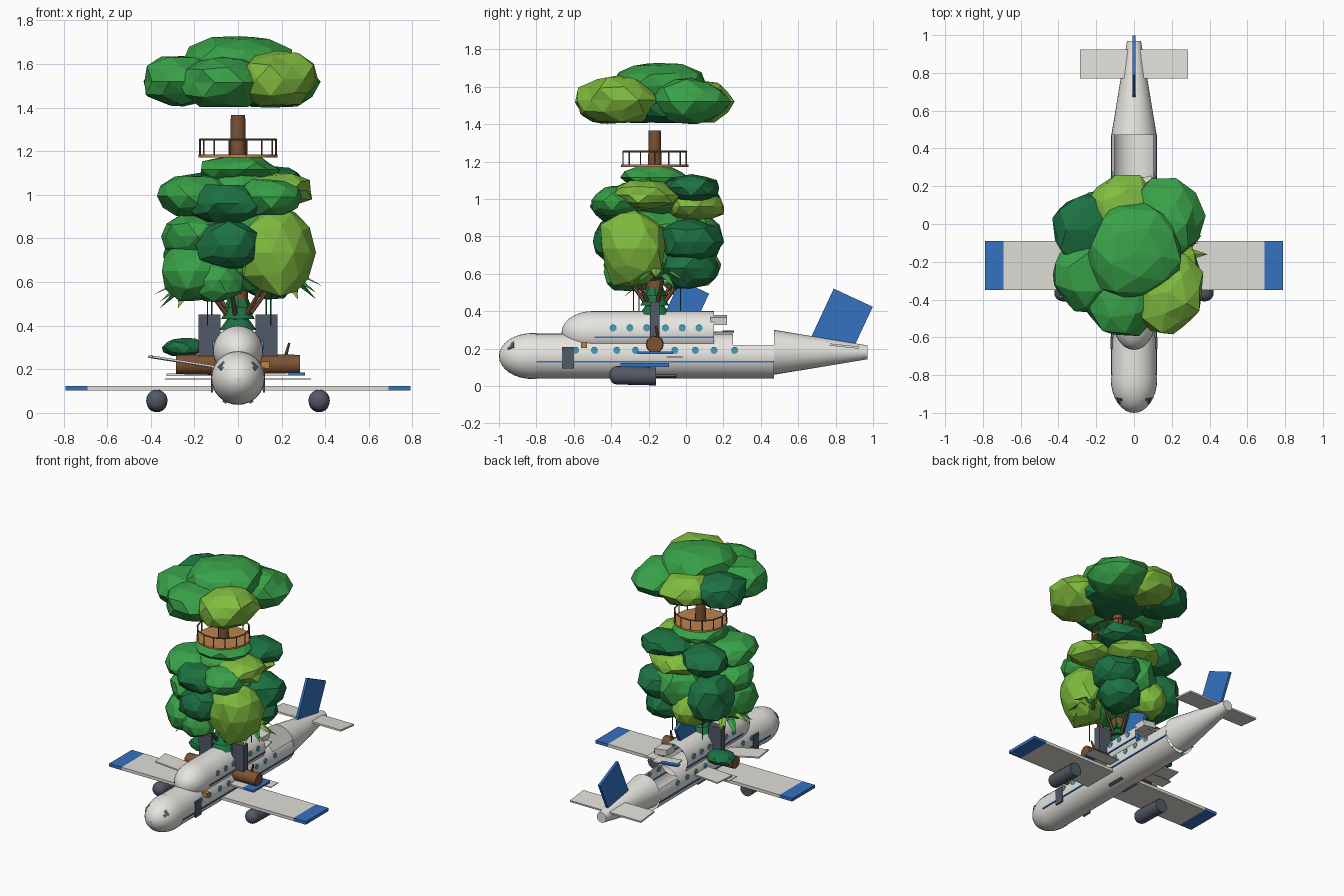
import bpy, bmesh, math, random
from mathutils import Vector, Matrix, Euler

random.seed(4)
if "Cube" in bpy.data.objects:
    bpy.data.objects.remove(bpy.data.objects["Cube"], do_unlink=True)


def material(name, r, g, b):
    m = bpy.data.materials.new(name)
    m.use_nodes = True
    m.diffuse_color = (r, g, b, 1)
    node = next(n for n in m.node_tree.nodes if n.type == 'BSDF_PRINCIPLED')
    node.inputs["Base Color"].default_value = (r, g, b, 1)
    node.inputs["Roughness"].default_value = 0.8
    return m


WHITE = material("hull white", .82, .80, .76)
GREY = material("wing grey", .74, .73, .68)
BLUE = material("trim blue", .035, .165, .53)
SLATE = material("slate", .085, .1, .135)
BROWN = material("bark brown", .2, .085, .035)
TAN = material("plank tan", .5, .23, .075)
TEAL = material("window teal", .07, .34, .5)
MID = material("leaf green", .04, .36, .065)
DARK = material("deep green", .012, .17, .055)
LIME = material("lime green", .22, .51, .05)
smooth = []


def finish(name, bm, mat, soft=False):
    bmesh.ops.recalc_face_normals(bm, faces=bm.faces)
    me = bpy.data.meshes.new(name)
    bm.to_mesh(me)
    bm.free()
    me.materials.append(mat)
    ob = bpy.data.objects.new(name, me)
    bpy.context.collection.objects.link(ob)
    if soft:
        smooth.append(ob)
    return ob


def box(name, loc, size, mat, rot=(0, 0, 0)):
    bm = bmesh.new()
    turn = Euler([math.radians(a) for a in rot]).to_matrix().to_4x4()
    bmesh.ops.create_cube(bm, size=1, matrix=Matrix.Translation(loc) @ turn @ Matrix.Diagonal((*size, 1)))
    return finish(name, bm, mat)


def rod(name, a, b, r1, r2, mat, sides=8):
    a, b = Vector(a), Vector(b)
    bm = bmesh.new()
    m = Matrix.Translation((a + b) / 2) @ (b - a).to_track_quat('Z', 'Y').to_matrix().to_4x4()
    bmesh.ops.create_cone(bm, cap_ends=True, segments=sides, radius1=r1, radius2=r2,
                          depth=(b - a).length, matrix=m)
    return finish(name, bm, mat, sides > 6)


def lathe(name, rings, mat, start=0, end=360, segs=32, zigzag=0):
    """Rings of (y, radius, centre z) swept round the y axis."""
    bm = bmesh.new()
    closed = end - start == 360
    count = segs if closed else segs + 1
    rows = []
    for k, (y, r, cz) in enumerate(rings):
        row = []
        for i in range(count):
            a = math.radians(start + (end - start) * i / segs)
            dy = zigzag * (-1) ** i if k == len(rings) - 1 else 0
            row.append(bm.verts.new((r * math.cos(a), y + dy, cz + r * math.sin(a))))
        rows.append(row)
    for p, q in zip(rows, rows[1:]):
        for i in range(segs):
            j = (i + 1) % count
            bm.faces.new((p[i], p[j], q[j], q[i]))
    return finish(name, bm, mat, True)


def dome(y0, y1, r, cz, steps=8):
    return [(y1 - (y1 - y0) * math.cos(t), max(r * math.sin(t), .001), cz)
            for t in (math.pi / 2 * i / steps for i in range(steps + 1))]


def blob(name, loc, radii, mat):
    bm = bmesh.new()
    bmesh.ops.create_icosphere(bm, subdivisions=2, radius=1)
    for v in bm.verts:
        v.co *= random.uniform(.88, 1.09)
        v.co.z = max(-.92, min(.97, v.co.z))
    turn = Matrix.Rotation(random.uniform(0, 6), 4, 'Z')
    bmesh.ops.transform(bm, verts=bm.verts, matrix=Matrix.Translation(loc) @ Matrix.Diagonal((*radii, 1)) @ turn)
    return finish(name, bm, mat)


# Fuselage, broken open behind the upper deck
lathe("nose", dome(-1, -.82, .123, .16) + [(-.8, .123, .16)], WHITE, zigzag=.01)
lathe("fuselage", [(-.82, .12, .16), (.25, .12, .16)], WHITE)
lathe("open_fuselage", [(.25, .12, .16), (.47, .12, .16)], WHITE, 150, 390)
lathe("upper_deck", dome(-.665, -.5, .115, .285) + [(.15, .115, .285)], WHITE)
lathe("tail_cone", [(.47, .001, .18), (.47, .12, .18), (.78, .069, .18), (.97, .037, .18), (.97, .001, .18)], WHITE)

# Tail surfaces
box("tail_fin", (0, .835, .345), (.018, .23, .28), BLUE, (-25, 0, 0))
box("tailplane", (0, .847, .213), (.57, .155, .012), GREY, (-6, 0, 0))
box("fallen_fin", (0, .0, .43), (.02, .17, .22), BLUE, (-25, 0, 0))

# Mirrored details on both sides
for s, side in ((1, "left"), (-1, "right")):
    box(side + "_wing", (s * .385, -.22, .113), (.61, .26, .022), GREY)
    box(side + "_wing_tip", (s * .74, -.22, .113), (.1, .26, .022), BLUE)
    engine = lathe(side + "_engine", dome(-.41, -.37, .049, .057, 5) + [(-.16, .048, .051), (-.16, .001, .051)],
                   SLATE, segs=20)
    engine.location.x = s * .372
    box(side + "_lower_stripe", (s * .117, -.165, .13), (.009, 1.27, .009), BLUE)
    box(side + "_upper_stripe", (s * .113, -.17, .26), (.009, .64, .009), BLUE)
    box(side + "_door", (s * .119, -.63, .15), (.009, .065, .115), SLATE)
    box(side + "_cockpit_window", (s * .071, -.935, .214), (.04, .038, .009), SLATE, (35, s * 45, 0))
    box(side + "_belly_slot", (s * .06, -.115, .052), (.02, .13, .012), SLATE, (0, s * -30, 0))
    for z, x, ys in ((.19, .115, (-.59, -.49, -.37, -.27, -.06, .05, .15, .26)),
                     (.31, .112, (-.39, -.3, -.21, -.11, -.02, .07))):
        for y in ys:
            rod(side + "_window", (s * (x - .006), y, z), (s * (x + .005), y, z), .019, .019, TEAL, 12)
    # Uprights that brace the trunk
    box(side + "_upright", (s * .13, -.167, .325), (.1, .05, .25), SLATE)
    rod(side + "_log", (s * .1, -.167, .222), (s * .285, -.167, .222), .048, .044, BROWN, 12)

# Debris round the wreck
box("crate", (.125, -.545, .22), (.04, .032, .032), TAN)
box("torn_panel_a", (-.26, -.3, .235), (.29, .14, .01), GREY, (0, 9, 8))
box("torn_panel_b", (-.2, .0, .175), (.24, .15, .01), GREY, (0, 0, -6))
box("torn_panel_c", (.15, -.165, .178), (.16, .19, .012), GREY)
box("torn_panel_blue", (.265, -.165, .178), (.085, .19, .014), BLUE)
box("torn_panel_d", (0, -.06, .156), (.67, .09, .005), GREY)
box("torn_panel_e", (.05, .175, .353), (.1, .09, .042), GREY, (0, 8, 0))
box("torn_panel_f", (.02, .19, .286), (.17, .1, .008), GREY, (0, 0, 12))
box("torn_blue_strip", (-.03, .225, .293), (.13, .035, .008), BLUE, (0, 0, 12))
rod("stick", (.2, -.14, .2), (.235, -.16, .32), .012, .006, BROWN, 6)

# Trunk, branches and skirt of leaves
C = Vector((0, -.167, 0))
rod("trunk", C + Vector((0, 0, .2)), C + Vector((0, 0, 1.365)), .05, .033, BROWN, 12)
for i in range(6):
    a = math.tau * i / 6 + .3
    d = Vector((math.cos(a), math.sin(a), 0))
    rod("branch", C + d * .03 + Vector((0, 0, .42)), C + d * .17 + Vector((0, 0, .6)), .013, .008, BROWN, 6)
for z, r in ((.41, .085), (.46, .078), (.51, .065)):
    rod("leaf_skirt", C + Vector((0, 0, z - .03)), C + Vector((0, 0, z + .04)), r, .035, DARK, 8)


# Drooping fronds and hanging vines
def frond(root, tip, width, mat):
    root, tip = Vector(root), Vector(tip)
    side = (tip - root).cross(Vector((0, 0, 1))).normalized() * width
    mid = (root + tip) / 2 + Vector((0, 0, .045))
    bm = bmesh.new()
    a, b, c, d, m = [bm.verts.new(p) for p in (root, mid + side, tip, mid - side, mid + Vector((0, 0, .012)))]
    for f in ((a, b, m), (b, c, m), (c, d, m), (d, a, m)):
        bm.faces.new(f)
    finish("frond", bm, mat)


for s, z in ((1, .57), (-1, .53)):
    for k in range(5):
        a = (k - 2) * .6
        base = Vector((s * .21, -.16, z))
        frond(base, base + Vector((s * math.cos(a) * .18, math.sin(a) * .18, .03 * (k % 3) - .05)), .03,
              (LIME, MID)[k % 2])
for x, y in ((.13, -.03), (.15, -.28), (-.14, -.25), (-.12, -.02)):
    rod("vine", (x, y, .4), (x, y, .62), .003, .003, DARK, 5)

# Lookout deck
deck_z, deck_r = 1.178, .18
rod("deck", C + Vector((0, 0, deck_z - .006)), C + Vector((0, 0, deck_z + .006)), deck_r, deck_r, TAN, 16)
posts = 14
ring = [C + Vector((math.cos(math.tau * i / posts), math.sin(math.tau * i / posts), 0)) * (deck_r - .006)
        for i in range(posts)]
up = Vector((0, 0, 1.253))
for i, p in enumerate(ring):
    q = ring[(i + 1) % posts]
    rod("rail_post", p + Vector((0, 0, deck_z)), p + up, .004, .004, BROWN, 5)
    rod("hand_rail", p + up, q + up, .005, .005, BROWN, 5)

# Foliage: centre, radii, colour
canopy = (
    ((.01, -.15, 1.605), (.26, .26, .13), MID), ((-.25, -.03, 1.52), (.19, .2, .12), DARK),
    ((-.06, .07, 1.52), (.21, .2, .12), LIME), ((.17, .03, 1.52), (.2, .21, .13), MID),
    ((.18, -.36, 1.53), (.2, .23, .135), LIME), ((-.07, -.4, 1.515), (.21, .2, .125), MID),
    ((-.25, -.27, 1.52), (.19, .2, .125), MID), ((0, -.16, 1.49), (.27, .28, .09), DARK))
middle = (
    ((0, -.17, 1.115), (.185, .185, .068), MID), ((-.19, -.24, .995), (.18, .2, .1), MID),
    ((-.05, -.36, .96), (.18, .16, .095), DARK), ((.18, -.22, 1.02), (.17, .18, .085), LIME),
    ((.14, .03, 1.06), (.18, .16, .075), DARK), ((.05, .05, .96), (.19, .16, .085), LIME),
    ((-.17, .02, 1.0), (.17, .16, .105), DARK), ((.14, -.36, .99), (.15, .15, .09), MID),
    ((0, -.17, 1.01), (.2, .2, .12), MID))
lower = (
    ((.18, -.29, .735), (.18, .185, .225), LIME), ((-.2, -.27, .65), (.15, .18, .15), MID),
    ((-.2, -.24, .81), (.15, .17, .11), MID), ((-.05, -.38, .77), (.15, .13, .12), DARK),
    ((-.09, -.32, .61), (.12, .12, .11), MID),
    ((.16, .03, .77), (.17, .17, .13), DARK), ((.14, .02, .63), (.15, .16, .12), DARK),
    ((-.2, -.01, .73), (.15, .18, .18), DARK), ((-.08, .06, .65), (.13, .12, .13), LIME),
    ((.03, .04, .78), (.16, .15, .17), MID), ((0, -.17, .76), (.22, .22, .22), MID))
for layer, name in ((canopy, "canopy"), (middle, "middle_foliage"), (lower, "lower_foliage")):
    for loc, radii, mat in layer:
        blob(name, loc, radii, mat)
blob("bush", (-.25, -.04, .3), (.1, .09, .045), DARK)

# Smooth shading on round parts
bpy.ops.object.select_all(action='DESELECT')
for ob in smooth:
    ob.select_set(True)
bpy.context.view_layer.objects.active = smooth[0]
bpy.ops.object.shade_smooth_by_angle(angle=math.radians(40))
